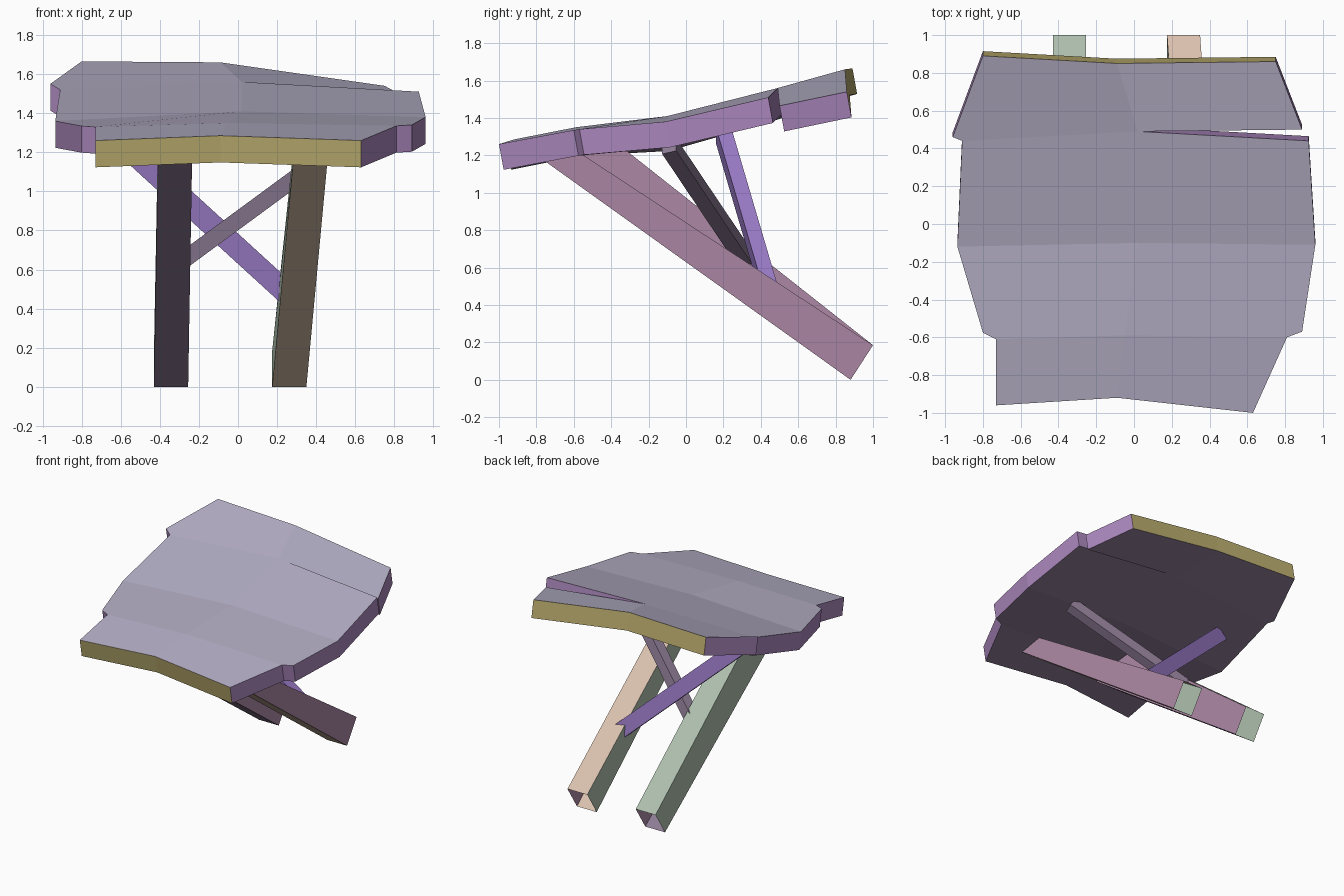
import bpy, bmesh
from mathutils import Vector

if "Cube" in bpy.data.objects:
    bpy.data.objects.remove(bpy.data.objects["Cube"])


def mat(name, r, g, b):
    m = bpy.data.materials.new(name)
    m.diffuse_color = (r, g, b, 1)
    m.use_nodes = True
    m.node_tree.nodes["Principled BSDF"].inputs["Base Color"].default_value = m.diffuse_color
    return m


GREY = mat("weathered_top", .45, .42, .55)
PLUM = mat("plum_wood", .40, .24, .50)
OLIVE = mat("olive_edge", .50, .42, .16)
DARK = mat("dark_underside", .27, .20, .30)
TAN = mat("tan_wood", .70, .53, .42)
GREEN = mat("green_wood", .42, .52, .42)
MAUVE = mat("mauve_wood", .42, .25, .38)
VIOLET = mat("violet_wood", .33, .20, .58)


def finish(name, bm, mats):
    bmesh.ops.recalc_face_normals(bm, faces=bm.faces[:])
    me = bpy.data.meshes.new(name)
    bm.to_mesh(me)
    bm.free()
    for m in mats:
        me.materials.append(m)
    ob = bpy.data.objects.new(name, me)
    bpy.context.collection.objects.link(ob)
    return ob


def beam(name, start, end, mats, capped):
    """Four-sided beam between two quads, one material per side."""
    bm = bmesh.new()
    a = [bm.verts.new(p) for p in start]
    b = [bm.verts.new(p) for p in end]
    for i in range(4):
        j = (i + 1) % 4
        bm.faces.new((a[i], a[j], b[j], b[i])).material_index = i % len(mats)
    if capped:
        bm.faces.new(a[::-1])
        bm.faces.new(b)
    return finish(name, bm, mats)


# Sign board: warped top with stepped plank ends and a crack on the right
P = {
    "0L": (-.73, -.96, 1.26), "0C": (-.09, -.92, 1.285), "0R": (.63, -1, 1.26),
    "1Li": (-.73, -.61, 1.33), "1Lo": (-.80, -.575, 1.335), "1C": (-.05, -.59, 1.35),
    "1Ri": (.81, -.60, 1.335), "1Ro": (.89, -.57, 1.34),
    "2L": (-.935, -.12, 1.36), "2C": (.02, -.10, 1.41), "2R": (.96, -.11, 1.38),
    "3Li": (-.91, .44, 1.52), "3Lo": (-.96, .46, 1.55), "3C": (.02, .49, 1.56),
    "3Rf": (.925, .44, 1.51), "3Rb": (.89, .50, 1.465),
    "4L": (-.80, .89, 1.665), "4C": (-.09, .85, 1.66), "4R": (.75, .86, 1.54),
}
FACES = ["0L 0C 1C 1Li", "0C 0R 1Ri 1C",
         "1Lo 1Li 1C 2C 2L", "1C 1Ri 1Ro 2R 2C",
         "2L 2C 3C 3Li", "2C 2R 3Rf 3C",
         "3Lo 3Li 3C 4C 4L", "3C 3Rb 4R 4C"]
DOWN = Vector((0, .025, -.137))

bm = bmesh.new()
top = {k: bm.verts.new(p) for k, p in P.items()}
low = {k: bm.verts.new(Vector(p) + DOWN) for k, p in P.items()}
edges = {}
for f in FACES:
    keys = f.split()
    bm.faces.new([top[k] for k in keys])
    bm.faces.new([low[k] for k in reversed(keys)]).material_index = 1
    for a, b in zip(keys, keys[1:] + keys[:1]):
        edges.setdefault(frozenset((a, b)), []).append((a, b))
for uses in edges.values():
    if len(uses) == 1:
        a, b = uses[0]
        rim = bm.faces.new((top[b], top[a], low[a], low[b]))
        rim.material_index = 3 if a[0] == b[0] and a[0] in "04" else 2
finish("sign_board", bm, [GREY, DARK, PLUM, OLIVE])


# Leaning posts: open-ended square tubes
def post(name, foot_x, top_x, lower, upper, mats):
    w = .175

    def quad(x, lo, up):
        return [(x, *lo), (x + w, *lo), (x + w, *up), (x, *up)]
    beam(name, quad(foot_x, (.88, .0), (1.0, .185)), quad(top_x, lower, upper), mats, False)


post("left_post", -.43, -.41, (-.72, 1.155), (-.35, 1.25), [DARK, MAUVE, GREEN, GREEN])
post("right_post", .175, .285, (-.77, 1.18), (-.60, 1.235), [TAN, MAUVE, TAN, GREEN])


# Crossed braces between the posts and the board
def brace(name, p, q, width, thick, m):
    p, q = Vector(p), Vector(q)
    d = (q - p).normalized()
    side = d.cross(Vector((0, 1, 0))).normalized() * width / 2
    out = d.cross(side).normalized() * thick / 2

    def quad(c):
        return [c - side - out, c + side - out, c + side + out, c - side + out]
    beam(name, quad(p), quad(q), [m], True)


brace("rear_brace", (.27, .45, .46), (-.66, .20, 1.31), .115, .08, VIOLET)
brace("front_brace", (-.29, .32, .64), (.54, -.09, 1.25), .085, .08, DARK)
